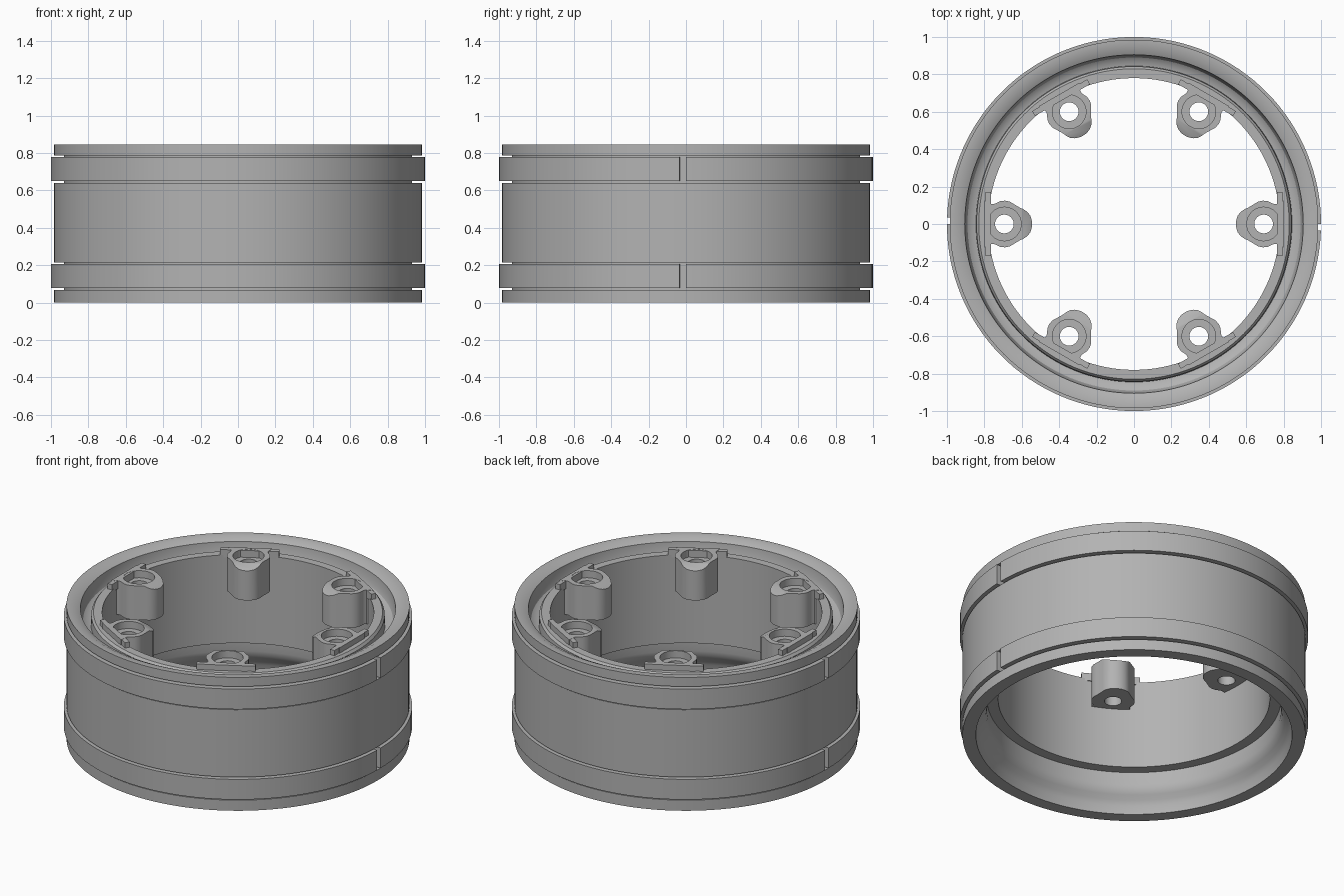
import bpy, bmesh
from math import radians, cos, sin, tau
from mathutils import Vector

if "Cube" in bpy.data.objects:
    bpy.data.objects.remove(bpy.data.objects["Cube"])

grey = bpy.data.materials.new("plain_grey")
grey.use_nodes = True
grey.diffuse_color = (0.45, 0.45, 0.45, 1)
grey.node_tree.nodes["Principled BSDF"].inputs["Base Color"].default_value = grey.diffuse_color


def add_object(name, bm, material=grey):
    bmesh.ops.recalc_face_normals(bm, faces=bm.faces)
    mesh = bpy.data.meshes.new(name)
    bm.to_mesh(mesh)
    bm.free()
    mesh.materials.append(material)
    obj = bpy.data.objects.new(name, mesh)
    bpy.context.collection.objects.link(obj)
    return obj


def smooth(obj):
    bpy.ops.object.select_all(action="DESELECT")
    obj.select_set(True)
    bpy.context.view_layer.objects.active = obj
    bpy.ops.object.shade_smooth_by_angle(angle=radians(30))


def lathe(name, profile, start=0, end=360, steps=128):
    """Turn a closed (radius, z) profile about the z axis."""
    bm = bmesh.new()
    full = end - start == 360
    rows = []
    for i in range(steps if full else steps + 1):
        a = radians(start + (end - start) * i / steps)
        rows.append([bm.verts.new((r * cos(a), r * sin(a), z)) for r, z in profile])
    n = len(profile)
    for i in range(steps):
        p, q = rows[i], rows[(i + 1) % len(rows)]
        for j in range(n):
            k = (j + 1) % n
            bm.faces.new((p[j], q[j], q[k], p[k]))
    if not full:
        bm.faces.new(rows[0])
        bm.faces.new(rows[-1])
    obj = add_object(name, bm)
    smooth(obj)
    return obj


def prism(outline, z0, z1):
    bm = bmesh.new()
    face = bm.faces.new([bm.verts.new((x, y, z0)) for x, y in outline])
    top = bmesh.ops.extrude_face_region(bm, geom=[face])["geom"]
    bmesh.ops.translate(bm, vec=(0, 0, z1 - z0),
                        verts=[v for v in top if isinstance(v, bmesh.types.BMVert)])
    return bm


def circle(cx, r, n=40):
    return [(cx + r * cos(tau * i / n), r * sin(tau * i / n)) for i in range(n)]


# Rim barrel: outer wall with two ring grooves, then inner wall from top to bottom
TOP = 0.845
OUT, GROOVE = 0.985, 0.93
outer = [(OUT, 0), (OUT, 0.067), (GROOVE, 0.067), (GROOVE, 0.213), (OUT, 0.213),
         (OUT, 0.64), (GROOVE, 0.64), (GROOVE, 0.787), (OUT, 0.787), (OUT, TOP)]
channel = [(0.945, TOP), (0.905, 0.825), (0.90, 0.77), (0.89, 0.745), (0.87, 0.73),
           (0.845, 0.725), (0.842, 0.785), (0.83, 0.80)]
bore = [(0.78, 0.80), (0.78, 0.24), (0.844, 0.24), (0.844, 0.16), (0.85, 0.13),
        (0.865, 0.105), (0.885, 0.08), (0.90, 0.05), (0.908, 0)]
lathe("rim_barrel", outer + channel + bore)

# Split rings, two halves in each groove with a small gap on either side
for level, z in (("lower", 0.078), ("upper", 0.65)):
    section = [(0.93, z), (1.0, z), (1.0, z + 0.128), (0.93, z + 0.128)]
    for side, a in (("back", 0), ("front", 180)):
        lathe(f"{level}_{side}_ring_half", section, a, a + 178, 64)

# Bolt lug: rounded nose, sloped tip
half = [(0.80, 0.125), (0.778, 0.118), (0.765, 0.108), (0.75, 0.107), (0.735, 0.112),
        (0.715, 0.122), (0.69, 0.125), (0.665, 0.12), (0.64, 0.105), (0.615, 0.09),
        (0.59, 0.078), (0.57, 0.065), (0.555, 0.045), (0.547, 0.022)]
outline = half + [(0.545, 0)] + [(x, -y) for x, y in reversed(half)]
bm = prism(outline, 0.62, 0.835)
bmesh.ops.bisect_plane(bm, geom=bm.verts[:] + bm.edges[:] + bm.faces[:],
                       plane_co=(0.60, 0, 0.835), plane_no=Vector((-0.5, 0, 1)), clear_outer=True)
bmesh.ops.holes_fill(bm, edges=[e for e in bm.edges if e.is_boundary])
lug = add_object("bolt_lug_1", bm)

# Bolt hole and counterbore
cutters = [add_object("hole_cutter", prism(circle(0.693, 0.05), 0.5, 1)),
           add_object("counterbore_cutter", prism(circle(0.693, 0.09), 0.79, 1))]
for cutter in cutters:
    cutter.hide_render = True
    cut = lug.modifiers.new("cut", "BOOLEAN")
    cut.operation, cut.object, cut.solver = "DIFFERENCE", cutter, "EXACT"
graph = bpy.context.evaluated_depsgraph_get()
lug.data = bpy.data.meshes.new_from_object(lug.evaluated_get(graph))
lug.modifiers.clear()
for cutter in cutters:
    bpy.data.objects.remove(cutter)
smooth(lug)

# Locating tab that sits on the lip behind each lug
tab = add_object("lug_tab_1", prism([(0.765, -0.17), (0.795, -0.17), (0.795, 0.17), (0.765, 0.17)],
                                    0.785, 0.834))

# Six lugs and tabs around the bore
for i in range(1, 6):
    for part in (lug, tab):
        copy = part.copy()
        copy.name = f"{part.name[:-1]}{i + 1}"
        copy.rotation_euler.z = i * tau / 6
        bpy.context.collection.objects.link(copy)
